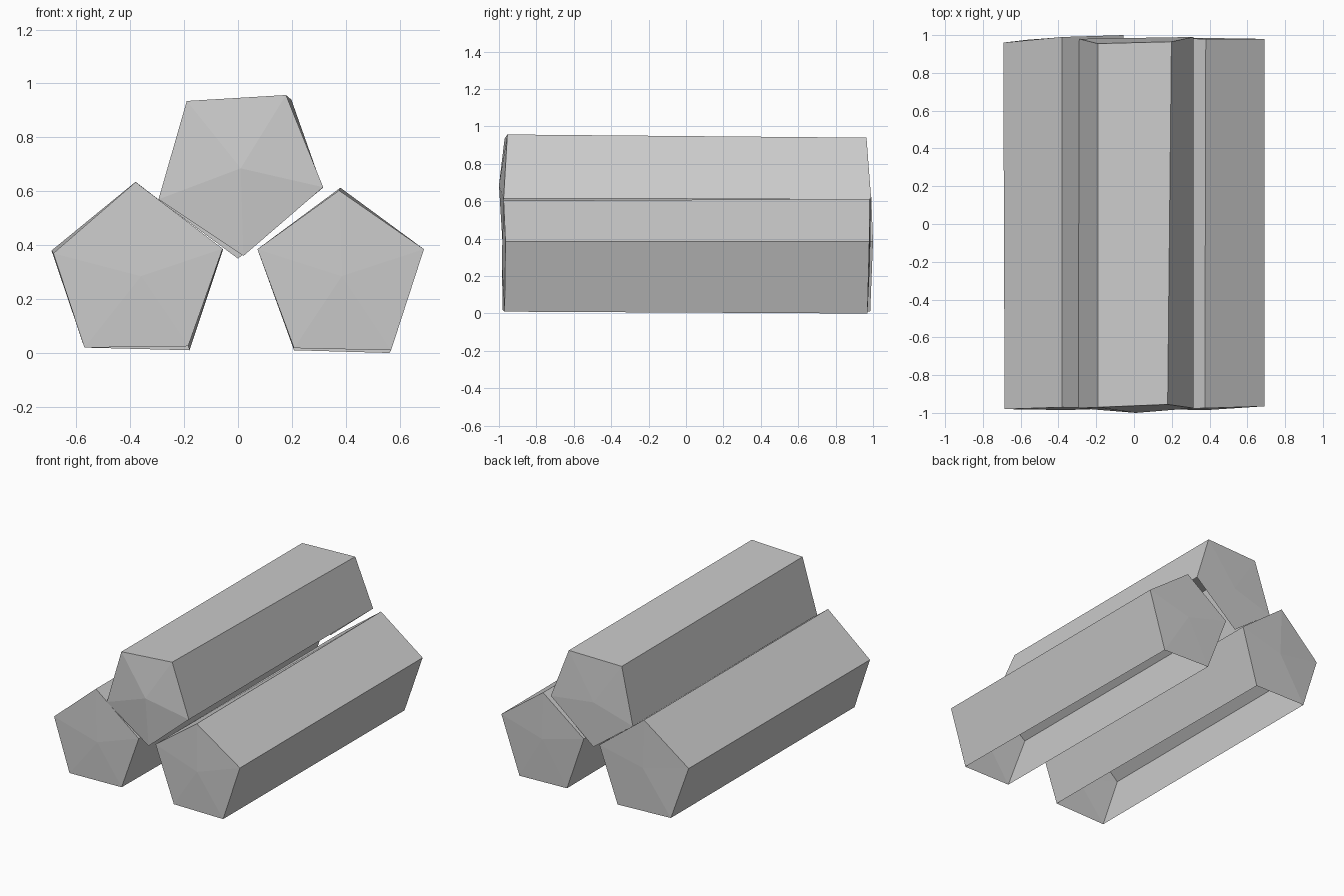
import bpy, bmesh


def log(name, front, back, front_mid, back_mid, open_sides):
    """Five-sided log: front/back rings of (x, y, z), a centre point on each end, hidden sides left open."""
    bm = bmesh.new()
    rings = [[bm.verts.new(p) for p in ring] for ring in (front, back)]
    mids = [bm.verts.new(front_mid), bm.verts.new(back_mid)]
    n = len(front)
    for i in range(n):
        j = (i + 1) % n
        # Rings run clockwise seen from the front, so this winding faces outwards
        if i not in open_sides:
            bm.faces.new((rings[0][i], rings[1][i], rings[1][j], rings[0][j]))
        bm.faces.new((rings[0][j], mids[0], rings[0][i]))
        bm.faces.new((rings[1][i], mids[1], rings[1][j]))
    bmesh.ops.recalc_face_normals(bm, faces=bm.faces)
    mesh = bpy.data.meshes.new(name)
    bm.to_mesh(mesh)
    bm.free()
    obj = bpy.data.objects.new(name, mesh)
    bpy.context.collection.objects.link(obj)


# Left bottom log, open underneath
log("left_log",
    [(-0.38, -0.97, 0.634), (-0.057, -0.975, 0.387), (-0.185, -0.975, 0.025),
     (-0.57, -0.98, 0.02), (-0.685, -0.98, 0.37)],
    [(-0.38, 0.99, 0.635), (-0.055, 1.0, 0.385), (-0.18, 0.985, 0.01),
     (-0.57, 0.975, 0.02), (-0.692, 0.96, 0.38)],
    (-0.36, -0.985, 0.285), (-0.37, 0.99, 0.31), {2})

# Right bottom log, open underneath
log("right_log",
    [(0.375, -0.975, 0.603), (0.69, -0.965, 0.385), (0.568, -0.97, 0.01),
     (0.208, -0.98, 0.018), (0.072, -0.98, 0.385)],
    [(0.38, 0.98, 0.613), (0.69, 0.98, 0.385), (0.562, 0.97, 0.0),
     (0.208, 0.97, 0.01), (0.072, 0.985, 0.385)],
    (0.385, -0.985, 0.285), (0.38, 0.985, 0.3), {2})

# Top log, open on the two sides resting on the others
log("top_log",
    [(-0.19, -0.97, 0.935), (0.178, -0.955, 0.957), (0.316, -0.975, 0.615),
     (0.02, -0.98, 0.36), (-0.295, -0.975, 0.57)],
    [(-0.19, 0.955, 0.932), (0.198, 0.965, 0.94), (0.314, 0.99, 0.612),
     (0.0, 0.985, 0.35), (-0.29, 0.98, 0.565)],
    (0.01, -1.0, 0.685), (0.0, 0.985, 0.65), {2, 3})
